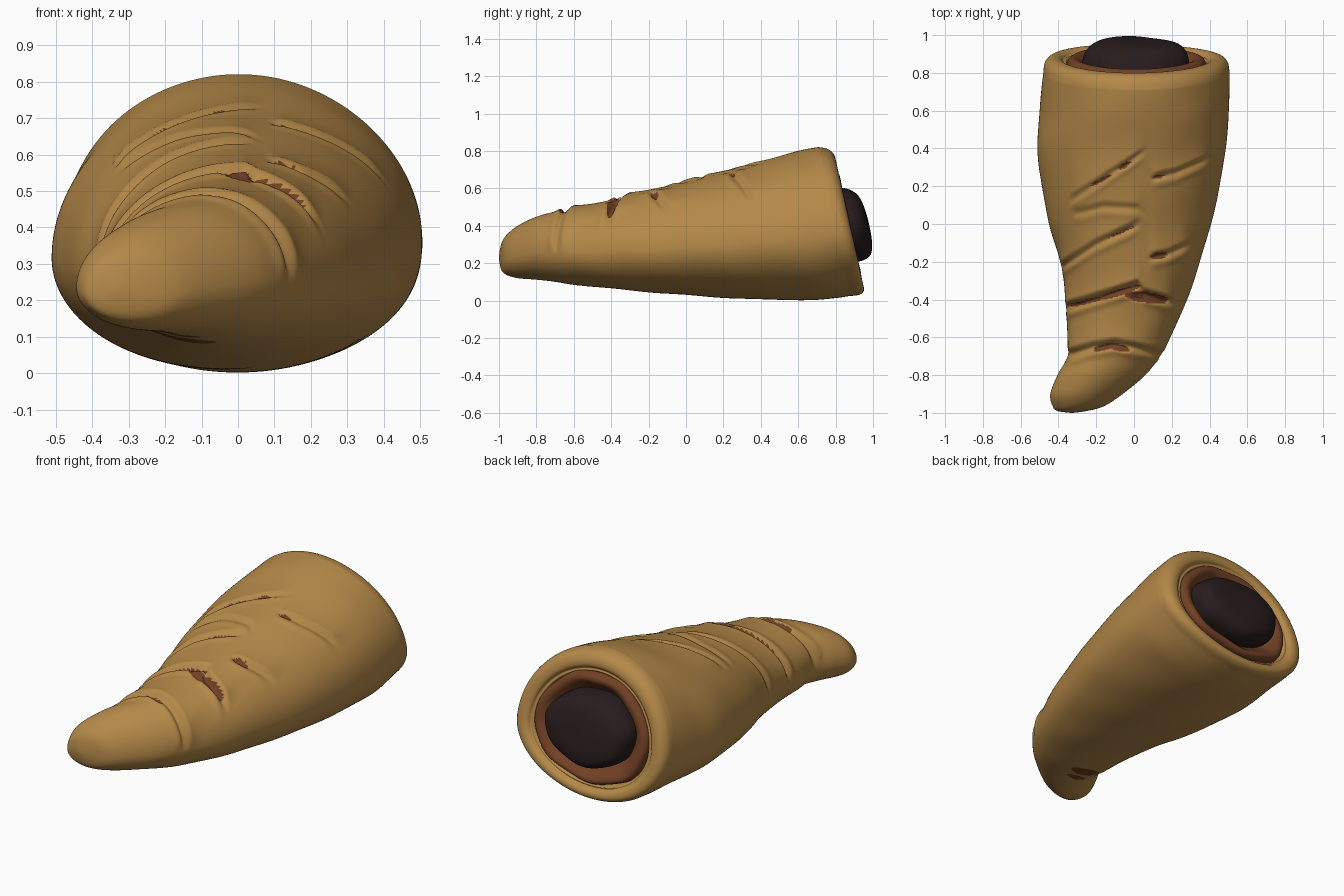
import bpy, math
from mathutils import Vector

if "Cube" in bpy.data.objects:
    bpy.data.objects.remove(bpy.data.objects["Cube"])

N = 290  # points round each ring

def material(name, rgb):
    m = bpy.data.materials.new(name)
    m.diffuse_color = (*rgb, 1)
    m.use_nodes = True
    m.node_tree.nodes["Principled BSDF"].inputs["Base Color"].default_value = m.diffuse_color
    return m

dough = material("golden dough", (0.46, 0.25, 0.066))
inner = material("brown inner layer", (0.165, 0.052, 0.018))
dark = material("dark filling", (0.021, 0.0115, 0.0125))

def smooth(a, b, v):
    t = min(1, max(0, (v - a) / (b - a)))
    return t * t * (3 - 2 * t)

def catmull(keys, steps):
    out = []
    for i in range(len(keys) - 1):
        p = [keys[max(0, min(len(keys) - 1, i + k))] for k in (-1, 0, 1, 2)]
        n = max(3, round(abs(keys[i + 1][0] - keys[i][0]) / steps))
        for s in range(n):
            t = s / n
            out.append([0.5 * (2 * b + (c - a) * t + (2 * a - 5 * b + 4 * c - d) * t * t
                               + (3 * b - a - 3 * c + d) * t ** 3) for a, b, c, d in zip(*p)])
    out.append(list(keys[-1]))
    return out

def shear(x, y, z):
    # the open end leans forward at the top
    return (x, y - 0.22 * (z - 0.4) * smooth(0.2, 0.85, y), z)

def loft(name, rings, mats, cap_start=False, cap_end=False):
    n = len(rings[0])
    verts = [p for r in rings for p in r]
    faces = []
    for i in range(len(rings) - 1):
        for j in range(n):
            k = (j + 1) % n
            faces.append((i * n + j, i * n + k, (i + 1) * n + k, (i + 1) * n + j)[::-1])
    if cap_start:
        faces.append(tuple(range(n)))
    if cap_end:
        faces.append(tuple(len(verts) - n + j for j in range(n))[::-1])
    me = bpy.data.meshes.new(name)
    me.from_pydata(verts, [], faces)
    for m in mats:
        me.materials.append(m)
    me.polygons.foreach_set("use_smooth", [True] * len(me.polygons))
    ob = bpy.data.objects.new(name, me)
    bpy.context.collection.objects.link(ob)
    return ob

# Body outline: y, left x, right x, bottom z, top z
outline = [
    (-1.0, -.335, -.325, .225, .235), (-.99, -.405, -.25, .17, .295), (-.965, -.43, -.16, .14, .345),
    (-.9, -.443, -.06, .12, .40), (-.8, -.405, .06, .112, .448), (-.7, -.352, .138, .10, .475),
    (-.6, -.352, .192, .085, .495), (-.4, -.362, .282, .065, .535), (-.2, -.39, .348, .045, .588),
    (0, -.45, .408, .03, .635), (.2, -.487, .453, .015, .69), (.4, -.512, .486, .006, .735),
    (.6, -.498, .503, .003, .785), (.72, -.488, .506, .012, .808), (.8, -.48, .505, .025, .82)]

# Dough folds on top: polylines of (x, y), plus step height
folds = [([(-.36, -.70), (-.22, -.655), (-.1, -.635), (.0, -.655), (.2, -.71)], .022),
         ([(-.37, -.45), (-.2, -.395), (.02, -.325), (.05, -.37), (.24, -.43)], .024),
         ([(-.40, -.24), (-.2, -.11), (.05, .01)], .016),
         ([(.08, -.18), (.17, -.165), (.32, -.10)], .016),
         ([(-.34, .12), (-.2, .21), (-.02, .34), (.08, .42)], .012),
         ([(.09, .24), (.22, .27), (.42, .36)], .014),
         ([(-.32, .05), (-.16, .09), (.02, .08), (.08, .03)], .010)]

# Slits showing the inner layer: start, end, half width
slits = [((-.22, -.668), (-.10, -.640), .017), ((-.14, -.64), (-.02, -.67), .02),
         ((-.35, -.435), (-.1, -.375), .012), ((-.2, -.40), (.03, -.33), .019),
         ((-.05, -.375), (.19, -.405), .032), ((.09, -.175), (.18, -.16), .02),
         ((-.23, .20), (-.12, .26), .009), ((-.08, .29), (-.02, .33), .014),
         ((.10, .245), (.165, .255), .010), ((-.14, -.075), (.01, -.012), .005)]
base_slits = [((-.25, -.61), (-.06, -.60), .05), ((-.23, -.70), (-.10, -.69), .025)]

def slit_depth(x, y, group):
    # 1 on the centre line of a slit, 0 at its tapered edge
    best = 0
    for (ax, ay), (bx, by), w in group:
        if abs(y - (ay + by) / 2) > .12:
            continue
        dx, dy = bx - ax, by - ay
        t = ((x - ax) * dx + (y - ay) * dy) / (dx * dx + dy * dy)
        if 0 < t < 1:
            d = abs((x - ax) * dy - (y - ay) * dx) / math.hypot(dx, dy)
            best = max(best, 1 - d / (w * math.sqrt(1 - (2 * t - 1) ** 2)))
    return best

def fold_height(x, y):
    # raised lip in front, groove, then the step up to the next layer
    h = 0
    for pts, size in folds:
        for (ax, ay), (bx, by) in zip(pts, pts[1:]):
            if ax <= x < bx:
                d = y - .008 - (ay + (by - ay) * (x - ax) / (bx - ax))
                fade = smooth(0, .06, x - pts[0][0] + .02) * smooth(0, .08, pts[-1][0] - x)
                if d > 0:
                    h += size * fade * math.exp(-d / .09) * smooth(0, .035, d)
                h -= size * .5 * fade * math.exp(-((d + .008) / .015) ** 2)
                h += size * .4 * fade * math.exp(-((d + .045) / .022) ** 2)
    return h

def section(row, scale=1, detail=True):
    y, xl, xr, zb, zt = row
    cx, rx, zm = (xl + xr) / 2, (xr - xl) / 2, zb + .42 * (zt - zb)
    ring = []
    for j in range(N):
        a = 2 * math.pi * j / N
        c, s = math.cos(a), math.sin(a)
        skew = -.015 * smooth(-.4, .2, y) * s * max(s, 0) - .05 * smooth(.6, .85, y) * max(-s, 0) ** 2
        x = cx + (rx * c + skew) * scale
        z = zm + (zt - zm if s > 0 else zm - zb) * s * scale
        if detail:
            top = smooth(-.1, .3, s)
            d = top * (fold_height(x, y) - .012 * min(1, 2 * slit_depth(x, y, slits)))
            d += .001 * math.sin(17 * y + 5 * a) * smooth(-.85, -.6, y)
            x, z = x + d * c, z + d * s
        ring.append(shear(x, y, z))
    return ring

# Pastry shell with rolled rim
rows = catmull(outline, .0068)
rings = [section(r) for r in rows]
plain = [section(r, 1, False) for r in rows]
end = outline[-1]
lip = [(.8, 1), (.835, .99), (.858, .965), (.872, .93), (.878, .885), (.876, .84), (.868, .81),
       (.858, .795), (.854, .78), (.856, .765), (.85, .75), (.83, .74), (.78, .735), (.70, .72)]
for y, s in catmull(lip, .02)[1:]:
    rings.append(section((y, *end[1:]), s, False))
shell = loft("pastry_shell", rings, [dough, inner], cap_start=True)
for p in shell.data.polygons:
    i, j = divmod(p.index, N)
    if i < len(rows) - 1 and rows[i][0] < .45:
        # look up the slit on the undisplaced surface, so its edge stays clean
        c = (Vector(plain[i][j]) + Vector(plain[i + 1][(j + 1) % N])) / 2
        s = math.sin(2 * math.pi * (j + .5) / N)
        group = slits if s > .1 else base_slits if s < -.3 else []
        if slit_depth(c.x, c.y, group) > .1:
            p.material_index = 1

# Brown layer wrapped round the filling
rings = []
for y, s in catmull([(.74, .75), (.84, .745), (.87, .72), (.88, .68), (.874, .63), (.85, .57),
                     (.82, .50), (.80, .42)], .02):
    ring = section((y, *end[1:]), 1, False)
    cen = Vector((.012, 0, .385))
    rings.append([(cen.x + (x - cen.x) * s * (1 + .02 * math.sin(j * 10 * math.pi / N)),
                   yy + .22 * (z - cen.z) * (1 - s),
                   cen.z + (z - cen.z) * s * (1 + .02 * math.sin(j * 14 * math.pi / N)))
                  for j, (x, yy, z) in enumerate(ring)])
loft("inner_layer", rings, [inner], cap_end=True)

# Dark domed filling
rings = []
for y, s in catmull([(.74, .95), (.83, 1), (.89, .985), (.926, .92), (.953, .81), (.968, .64),
                     (.977, .4), (.98, .02)], .02):
    ring = []
    for j in range(N):
        a = 2 * math.pi * j / N
        w = s * (1 + .018 * math.sin(3 * a + 1) + .012 * math.sin(7 * a))
        c, q = math.cos(a), math.sin(a)
        x, z = .005 + .28 * w * c, .41 + .198 * w * q
        ring.append((x, y - .2 * (z - .4) + .004 * math.sin(14 * x + 9 * z), z))
    rings.append(ring)
loft("filling", rings, [dark], cap_start=True, cap_end=True)
